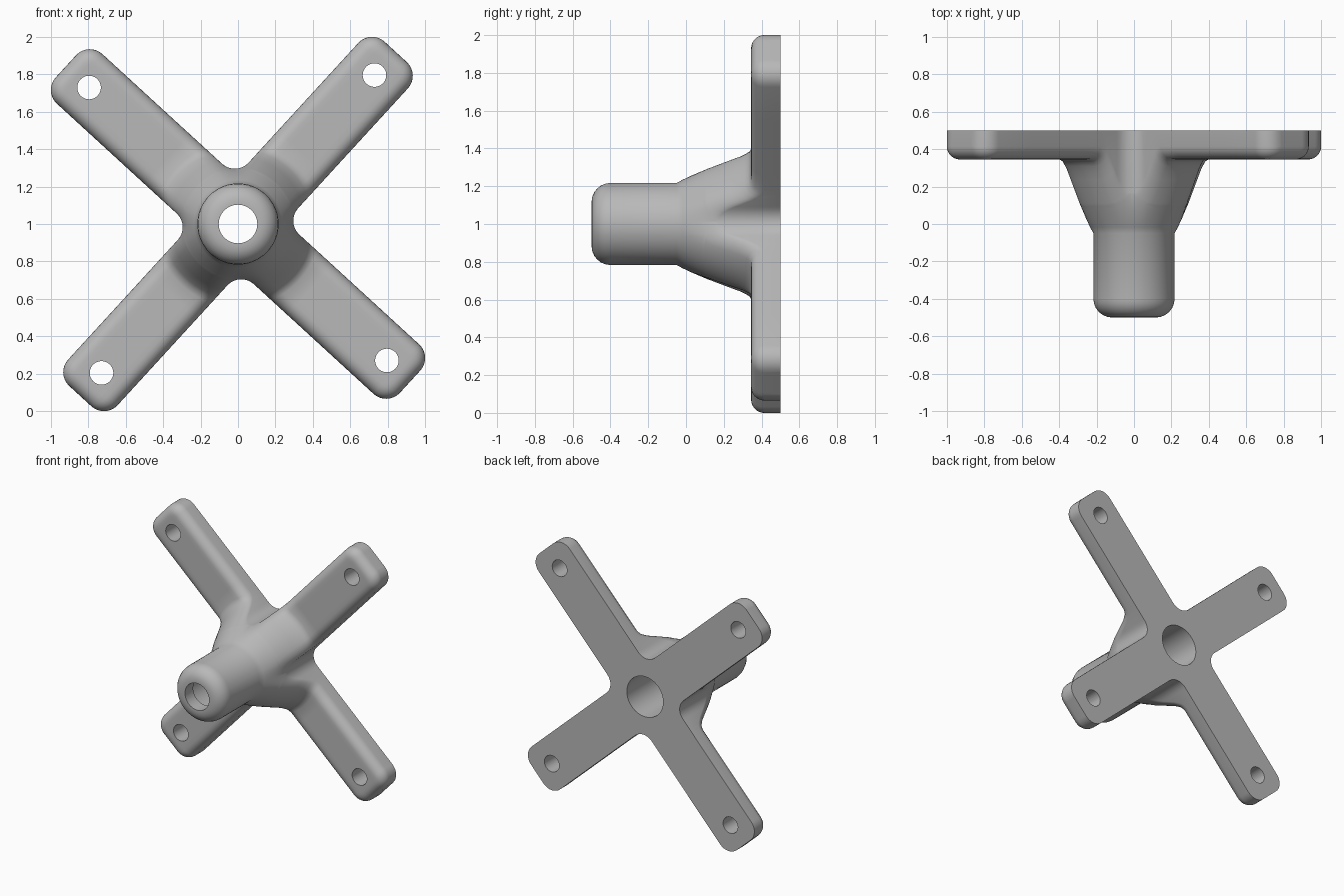
import bpy, bmesh
from math import sin, cos, pi, hypot, sqrt, radians
from mathutils import Matrix

if "Cube" in bpy.data.objects:
    bpy.data.objects.remove(bpy.data.objects["Cube"])

ARM_L, ARM_W, CORNER = 1.248, 0.18, 0.10   # arm length, half width, tip corner radius
FILLET, ROLL = 0.10, 0.07                  # notch fillet, rolled front edge
FRONT, BACK = 0.345, 0.5                   # plate faces
HUB_R, HUB_END, HUB_ROLL = 0.217, -0.5, 0.10
TILT = radians(47.5)
NOTCH = sqrt(2) * (ARM_W + FILLET) - FILLET
STEPS = 6

# Flared boss: radius and depth
FLARE = [(HUB_R, -0.05), (0.298, 0.10), (0.38, 0.28), (0.40, 0.31), (0.415, 0.33), (0.445, FRONT)]


def flare_depth(r):
    for (r0, y0), (r1, y1) in zip(FLARE, FLARE[1:]):
        if r <= r1:
            return y0 + (y1 - y0) * max(0, r - r0) / (r1 - r0)
    return FRONT


def edge_distance(a, b):
    """Distance inward from the outline of the cross."""
    a, b = max(abs(a), abs(b)), min(abs(a), abs(b))
    c = ARM_W + FILLET
    if a < c:
        return hypot(c - a, c - b) - FILLET
    qa, qb = a - (ARM_L - CORNER), b - (ARM_W - CORNER)
    return CORNER - hypot(max(qa, 0), max(qb, 0)) - min(max(qa, qb), 0)


def front_point(a, b):
    d = min(max(edge_distance(a, b), 0), ROLL)
    drop = ROLL - sqrt(max(ROLL ** 2 - (ROLL - d) ** 2, 0))
    return (a, flare_depth(hypot(a, b)) + drop, b)


def arc_limit(r):
    """Half angle of an arm at a given radius."""
    if r <= NOTCH:
        return pi / 4
    lo, hi = 0, pi / 4
    for _ in range(40):
        mid = (lo + hi) / 2
        if edge_distance(r * cos(mid), r * sin(mid)) > 0:
            lo = mid
        else:
            hi = mid
    return lo


# Positions across an arm, denser at the rolled edges
roll = [ROLL * (1 - cos(pi / 2 * i / STEPS)) for i in range(STEPS + 1)]
half = [1 - d / ARM_W for d in roll] + [0.45, 0.3, 0.15]
across = [-f for f in half] + [0] + half[::-1]

rows = []
# Hub: end cap, rounded rim, straight side
rows.append([(0, HUB_END, 0)] * len(across))
for i in range(STEPS + 1):
    t = pi / 2 * i / STEPS
    r = HUB_R - HUB_ROLL * (1 - sin(t))
    y = HUB_END + HUB_ROLL * (1 - cos(t))
    rows.append([(r * cos(f * pi / 4), y, r * sin(f * pi / 4)) for f in across])
# Flared boss, following arcs
for r in (HUB_R, 0.235, 0.255, 0.275, 0.288, NOTCH, 0.298, 0.303, 0.312, 0.325,
          0.34, 0.36, 0.38, 0.40, 0.415, 0.43, 0.445):
    lim = arc_limit(r)
    rows.append([front_point(r * cos(f * lim), r * sin(f * lim)) for f in across])
# Arm, straight rows out to the rounded tip
tip = [CORNER * (1 - cos(pi / 2 * i / 8)) for i in range(9)]
for a in [0.52, 0.7, 0.9] + [ARM_L - d for d in reversed(tip)]:
    over = max(a - (ARM_L - CORNER), 0)
    w = ARM_W - CORNER + sqrt(max(CORNER ** 2 - over ** 2, 0))
    rows.append([front_point(a, f * w) for f in across])

# Four copies of the arm sector welded together
bm = bmesh.new()
for k in range(4):
    turn = Matrix.Rotation(-(TILT + k * pi / 2), 4, 'Y')
    grid = [[bm.verts.new(turn @ Matrix.Translation(p).translation) for p in row] for row in rows]
    for lower, upper in zip(grid, grid[1:]):
        for j in range(len(across) - 1):
            bm.faces.new((lower[j], lower[j + 1], upper[j + 1], upper[j]))
bmesh.ops.remove_doubles(bm, verts=bm.verts, dist=0.0002)
# Side walls and flat back
rim = [e for e in bm.edges if e.is_boundary]
out = bmesh.ops.extrude_edge_only(bm, edges=rim)["geom"]
for v in out:
    if isinstance(v, bmesh.types.BMVert):
        v.co.y = BACK
bmesh.ops.holes_fill(bm, edges=[e for e in bm.edges if e.is_boundary], sides=0)
bmesh.ops.recalc_face_normals(bm, faces=bm.faces)
bmesh.ops.translate(bm, verts=bm.verts, vec=(0, 0, 1))
mesh = bpy.data.meshes.new("cross_bracket")
bm.to_mesh(mesh)
bm.free()
bracket = bpy.data.objects.new("cross_bracket", mesh)
bpy.context.collection.objects.link(bracket)

grey = bpy.data.materials.new("plain grey")
grey.use_nodes = True
grey.diffuse_color = (0.48, 0.48, 0.48, 1)
grey.node_tree.nodes["Principled BSDF"].inputs["Base Color"].default_value = grey.diffuse_color
mesh.materials.append(grey)


def drill(x, z, radius, y0, y1, sides):
    """Cut a round hole along y."""
    bpy.ops.mesh.primitive_cylinder_add(vertices=sides, radius=radius, depth=y1 - y0,
                                        location=(x, (y0 + y1) / 2, z), rotation=(pi / 2, 0, 0))
    cutter = bpy.context.object
    cutter.name = "hole_cutter"
    cutter.hide_render = True
    cutter.data.materials.append(grey)
    mod = bracket.modifiers.new("hole", 'BOOLEAN')
    mod.operation, mod.solver, mod.object = 'DIFFERENCE', 'EXACT', cutter
    bpy.ops.object.select_all(action='DESELECT')
    bracket.select_set(True)
    bpy.context.view_layer.objects.active = bracket
    bpy.ops.object.modifier_apply(modifier=mod.name)
    bpy.data.objects.remove(cutter)


# Wide rear bore, narrow front bore, four screw holes
drill(0, 1, 0.155, -0.4, 0.7, 64)
drill(0, 1, 0.103, -0.7, -0.3, 64)
for k in range(4):
    ang = TILT + k * pi / 2
    drill(1.08 * cos(ang), 1 + 1.08 * sin(ang), 0.063, 0.2, 0.7, 40)

bpy.ops.object.shade_smooth_by_angle(angle=radians(32))
